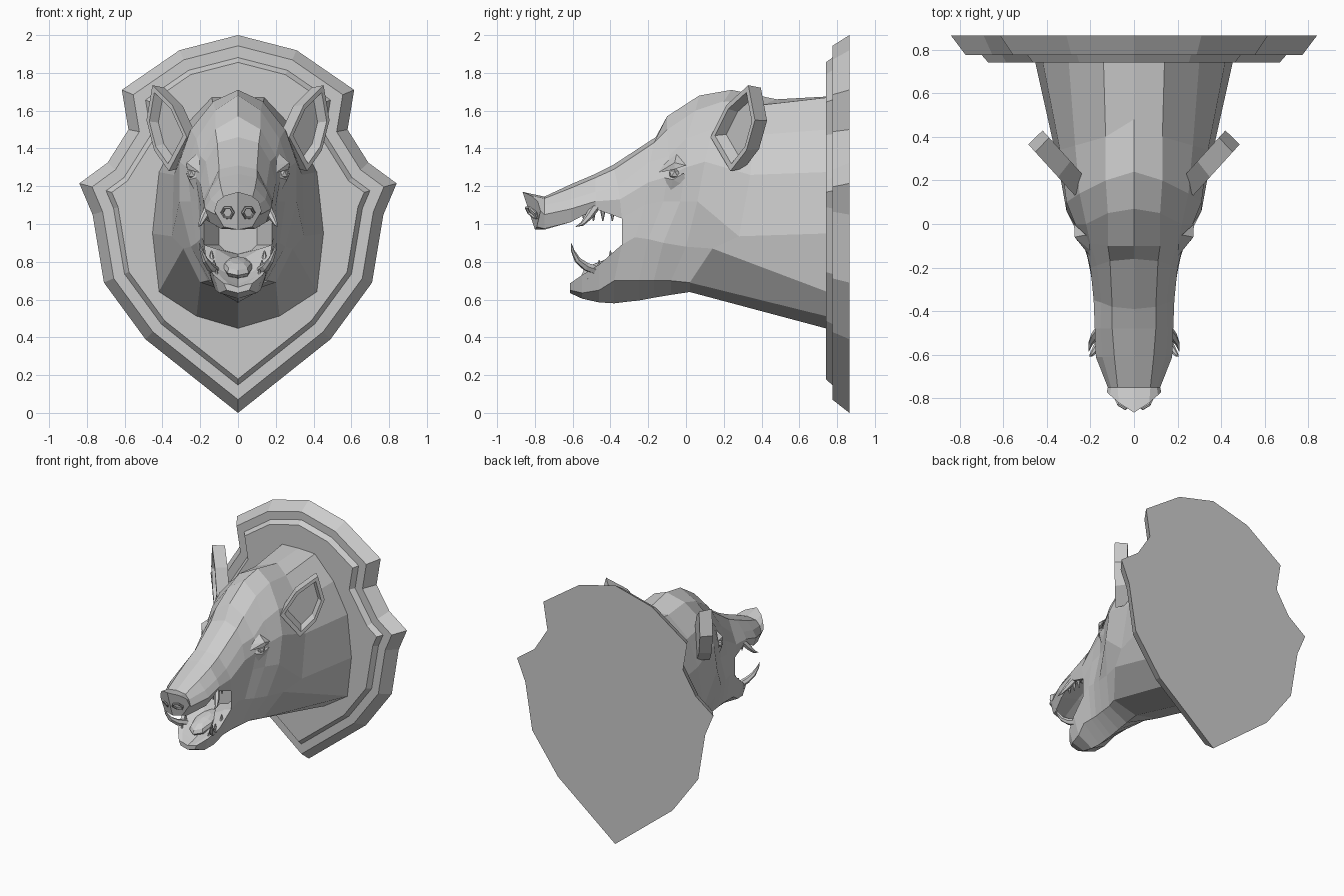
import bpy, bmesh
from mathutils import Matrix, Vector

cube = bpy.data.objects.get("Cube")
if cube:
    bpy.data.objects.remove(cube, do_unlink=True)

GREY = (0.6, 0.6, 0.6, 1)
grey = bpy.data.materials.new("light grey")
grey.use_nodes = True
grey.diffuse_color = GREY
grey.node_tree.nodes["Principled BSDF"].inputs["Base Color"].default_value = GREY


def loft(bm, rings, closed=True, cap_start=False, cap_end=False):
    """Skin a list of equal-length point rings."""
    rows = [[bm.verts.new(p) for p in ring] for ring in rings]
    n = len(rows[0])
    for a, b in zip(rows, rows[1:]):
        for i in range(n if closed else n - 1):
            j = (i + 1) % n
            bm.faces.new((a[i], a[j], b[j], b[i]))
    if cap_start:
        bm.faces.new(rows[0])
    if cap_end:
        bm.faces.new(rows[-1])


def finish(bm, name, mirror=False):
    """Optionally mirror across x, then turn the bmesh into an object."""
    if mirror:
        bmesh.ops.mirror(bm, geom=bm.verts[:] + bm.edges[:] + bm.faces[:],
                         axis='X', merge_dist=0.0005)
    bmesh.ops.remove_doubles(bm, verts=bm.verts[:], dist=0.0005)
    bmesh.ops.recalc_face_normals(bm, faces=bm.faces[:])
    mesh = bpy.data.meshes.new(name)
    bm.to_mesh(mesh)
    bm.free()
    mesh.materials.append(grey)
    obj = bpy.data.objects.new(name, mesh)
    bpy.context.collection.objects.link(obj)


def inset(points, d):
    """Mitred inward offset of a clockwise outline."""
    out = []
    for i, p in enumerate(points):
        a = (p - points[i - 1]).normalized()
        b = (points[(i + 1) % len(points)] - p).normalized()
        na, nb = Vector((a.y, -a.x)), Vector((b.y, -b.x))
        out.append(p + (na + nb) * d / (1 + na.dot(nb)))
    return out


# Shield plaque: stepped rings of one outline
half = [(0, 2), (.31, 1.92), (.615, 1.71), (.58, 1.5), (.69, 1.325), (.84, 1.215),
        (.77, 1.05), (.71, .69), (.49, .39), (0, 0)]
outline = [Vector(p) for p in half + [(-x, z) for x, z in half[-2:0:-1]]]
bm = bmesh.new()
steps = [(0, .865), (.055, .775), (.115, .775), (.14, .74)]
loft(bm, [[(p.x, y, p.y) for p in inset(outline, d)] for d, y in steps],
     cap_start=True, cap_end=True)
finish(bm, "shield_plaque")

# Head: half rings from the neck base forward to the mouth corner
bm = bmesh.new()
mouth = [(0, -.39, 1.31), (.1, -.38, 1.29), (.15, -.36, 1.2), (.185, -.35, 1.13),
         (.18, -.34, 1.03), (.18, -.34, .89), (.14, -.38, .7), (0, -.38, .58)]
loft(bm, [
    [(0, .75, 1.675), (.14, .75, 1.67), (.3, .75, 1.5), (.42, .75, 1.275),
     (.455, .75, .95), (.42, .75, .64), (.22, .75, .51), (0, .75, .445)],
    [(0, .48, 1.66), (.13, .4, 1.63), (.27, .36, 1.47), (.34, .34, 1.26),
     (.35, .28, .935), (.29, .14, .87), (.2, .02, .69), (0, .02, .64)],
    [(0, .24, 1.71), (.13, .2, 1.65), (.25, .14, 1.5), (.31, .1, 1.33),
     (.31, .06, 1.12), (.25, 0, .88), (.16, -.08, .7), (0, -.08, .625)],
    [(0, .07, 1.68), (.12, .05, 1.6), (.22, 0, 1.45), (.27, 0, 1.3),
     (.25, -.03, 1.12), (.22, -.12, .9), (.15, -.17, .7), (0, -.17, .61)],
    [(0, -.1, 1.57), (.12, -.1, 1.5), (.2, -.09, 1.36), (.225, -.1, 1.25),
     (.21, -.12, 1.12), (.2, -.2, .92), (.14, -.25, .7), (0, -.25, .595)],
    [(0, -.16, 1.46), (.11, -.17, 1.43), (.17, -.19, 1.33), (.2, -.2, 1.22),
     (.2, -.22, 1.1), (.19, -.27, .93), (.14, -.3, .7), (0, -.3, .59)],
    mouth], closed=False, cap_start=True)


def section(y, pairs):
    return [(x, y, z) for x, z in pairs]


# Upper jaw and snout, ending in the flared nose disc
palate, floor, gum = (0, -.34, 1.06), (0, -.34, .8), (.12, -.34, .87)
loft(bm, [
    mouth[:5] + [palate],
    section(-.48, [(0, 1.265), (.1, 1.245), (.155, 1.17), (.18, 1.12), (.165, 1.08), (0, 1.11)]),
    section(-.61, [(0, 1.21), (.09, 1.19), (.145, 1.13), (.175, 1.08), (.15, 1.01), (0, 1.05)]),
    section(-.75, [(0, 1.145), (.075, 1.135), (.105, 1.1), (.12, 1.05), (.09, .975), (0, .97)]),
    [(0, -.865, 1.17), (.07, -.82, 1.15), (.11, -.785, 1.12), (.125, -.77, 1.07),
     (.075, -.79, .985), (0, -.8, .97)]],
    closed=False, cap_end=True)

# Lower jaw with a trough floor
loft(bm, [
    [floor, gum] + mouth[5:],
    section(-.46, [(0, .71), (.12, .77), (.165, .785), (.12, .65), (0, .585)]),
    section(-.55, [(0, .68), (.09, .72), (.13, .73), (.1, .635), (0, .605)]),
    section(-.615, [(0, .665), (.045, .68), (.075, .685), (.06, .65), (0, .635)])],
    closed=False, cap_end=True)

# Throat recess behind the open mouth
loft(bm, [[palate, mouth[4], mouth[5], gum, floor],
          section(-.22, [(0, 1.0), (.1, .98), (.1, .89), (.07, .86), (0, .84)])],
     closed=False, cap_end=True)
finish(bm, "head", mirror=True)

# Ears: cupped slabs facing outward and forward
rim = [Vector((.28 + (y - .14) * .91, y, z)) for y, z in
       [(.13, 1.46), (.215, 1.63), (.33, 1.735), (.365, 1.55), (.32, 1.39), (.235, 1.28)]]
mid = sum(rim, Vector((0, 0, 0))) / len(rim)
back = Vector((-.06, .07, 0))
bm = bmesh.new()
loft(bm, [[p + back * k + (mid - p) * s for p in rim]
          for s, k in [(.06, 1), (0, 0), (.17, 0), (.3, .6)]], cap_start=True, cap_end=True)
finish(bm, "ears", mirror=True)

# Eyes with brow and lower lid wedges
bm = bmesh.new()
ball = bmesh.ops.create_icosphere(bm, subdivisions=1, radius=.032)["verts"]
bmesh.ops.translate(bm, verts=ball, vec=(.238, -.06, 1.265))
finish(bm, "eyes", mirror=True)


def wedge(name, pts):
    bm = bmesh.new()
    bmesh.ops.convex_hull(bm, input=[bm.verts.new(p) for p in pts])
    finish(bm, name, mirror=True)


wedge("brows", [(.19, -.13, 1.31), (.2, -.15, 1.27), (.272, -.06, 1.325), (.275, 0, 1.31),
                (.22, -.05, 1.37), (.27, -.06, 1.29)])
wedge("lower_lids", [(.2, -.14, 1.25), (.258, -.07, 1.235), (.275, -.01, 1.27),
                     (.23, -.08, 1.18), (.25, 0, 1.2)])

# Tongue
bm = bmesh.new()
bmesh.ops.create_uvsphere(bm, u_segments=8, v_segments=6, radius=1)
bmesh.ops.scale(bm, verts=bm.verts[:], vec=(.08, .15, .045))
bmesh.ops.rotate(bm, verts=bm.verts[:], cent=(0, 0, 0), matrix=Matrix.Rotation(.28, 3, 'X'))
bmesh.ops.translate(bm, verts=bm.verts[:], vec=(0, -.41, .77))
finish(bm, "tongue")


# Tusks, teeth and nostril rims: swept poly curves
def sweep(name, path, cyclic=False):
    for side, label in ((1, "left"), (-1, "right")):
        curve = bpy.data.curves.new(name, 'CURVE')
        curve.dimensions = '3D'
        curve.bevel_depth = 1
        curve.bevel_resolution = 1
        curve.use_fill_caps = True
        spline = curve.splines.new('POLY')
        spline.points.add(len(path) - 1)
        spline.use_cyclic_u = cyclic
        spline.use_smooth = False
        for pt, (x, y, z, r) in zip(spline.points, path):
            pt.co = (x * side, y, z, 1)
            pt.radius = r
        curve.materials.append(grey)
        obj = bpy.data.objects.new(label + "_" + name, curve)
        bpy.context.collection.objects.link(obj)


sweep("lower_tusk", [(.12, -.46, .75, .026), (.15, -.53, .775, .023), (.175, -.575, .81, .017),
                     (.195, -.6, .86, .009), (.205, -.608, .9, .001)])
sweep("upper_tusk", [(.15, -.48, 1.09, .024), (.18, -.515, 1.04, .02),
                     (.2, -.55, 1.0, .011), (.208, -.585, .985, .001)])
for i in range(4):
    y = -.39 - i * .05
    sweep("upper_tooth", [(.14, y, 1.08, .016), (.135, y, 1.015, .003)])
for i in range(3):
    y = -.4 - i * .06
    z, x = .81 - i * .05, .14 - i * .013
    sweep("lower_tooth", [(x, y, z, .016), (x, y, z + .05, .003)])
sweep("nostril_rim", [(.055 + .03 * a, -.815 + .018 * a - .025 * b, 1.06 + .03 * b, .008)
                      for a, b in ((1, 0), (.5, .87), (-.5, .87), (-1, 0), (-.5, -.87), (.5, -.87))],
      cyclic=True)
